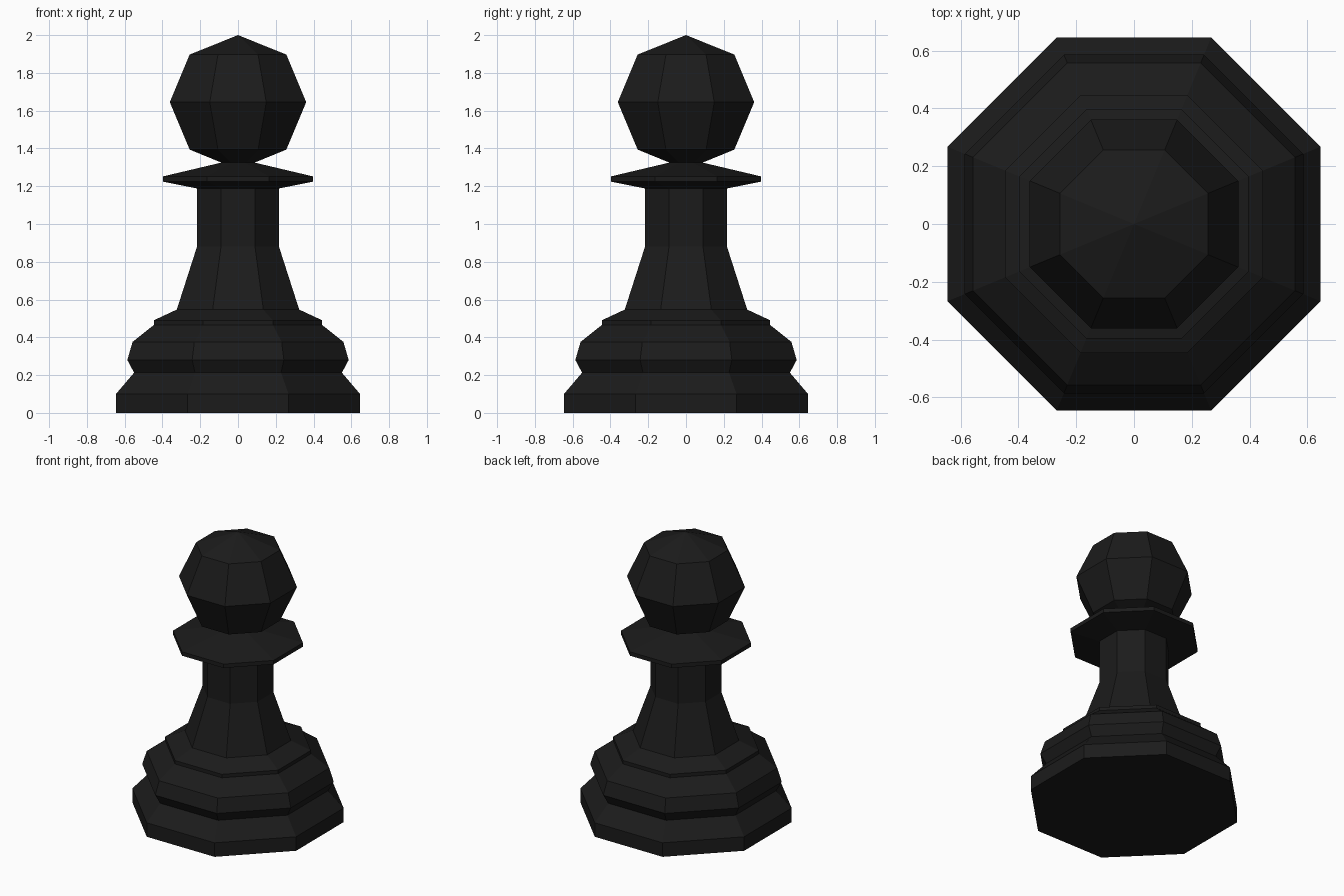
import bpy, bmesh, math

if "Cube" in bpy.data.objects:
    bpy.data.objects.remove(bpy.data.objects["Cube"])

SIDES = 8
black = bpy.data.materials.new("black")
black.diffuse_color = (0.011, 0.011, 0.011, 1)
black.use_nodes = True
black.node_tree.nodes["Principled BSDF"].inputs["Base Color"].default_value = black.diffuse_color


def lathe(name, profile):
    """Turn (flat half-width, z) points into an octagonal part with flats on the axes."""
    bm = bmesh.new()
    rings = []
    for half, z in profile:
        if half == 0:
            rings.append([bm.verts.new((0, 0, z))] * SIDES)
            continue
        r = half / math.cos(math.pi / SIDES)
        angles = [(i + 0.5) * 2 * math.pi / SIDES for i in range(SIDES)]
        rings.append([bm.verts.new((r * math.cos(a), r * math.sin(a), z)) for a in angles])
    for low, high in zip(rings, rings[1:]):
        for i in range(SIDES):
            j = (i + 1) % SIDES
            corners = [low[i], low[j], high[j], high[i]]
            bm.faces.new(list(dict.fromkeys(corners)))
    # Floor of the lowest part only; the others meet ring to ring
    if profile[0][1] == 0:
        bm.faces.new(rings[0][::-1])
    mesh = bpy.data.meshes.new(name)
    bm.to_mesh(mesh)
    bm.free()
    mesh.materials.append(black)
    obj = bpy.data.objects.new(name, mesh)
    bpy.context.collection.objects.link(obj)
    return obj


# Stepped foot
lathe("base", [(0.646, 0), (0.646, 0.10), (0.55, 0.213), (0.586, 0.28),
               (0.558, 0.376), (0.446, 0.465), (0.446, 0.49), (0.324, 0.547)])
# Tapered neck
lathe("stem", [(0.324, 0.547), (0.217, 0.88), (0.217, 1.188)])
# Thin disc under the head
lathe("collar", [(0.217, 1.188), (0.397, 1.224), (0.397, 1.252), (0.088, 1.325)])
# Faceted ball
lathe("head", [(0.088, 1.325), (0.256, 1.394), (0.361, 1.645), (0.256, 1.897), (0, 2.0)])
